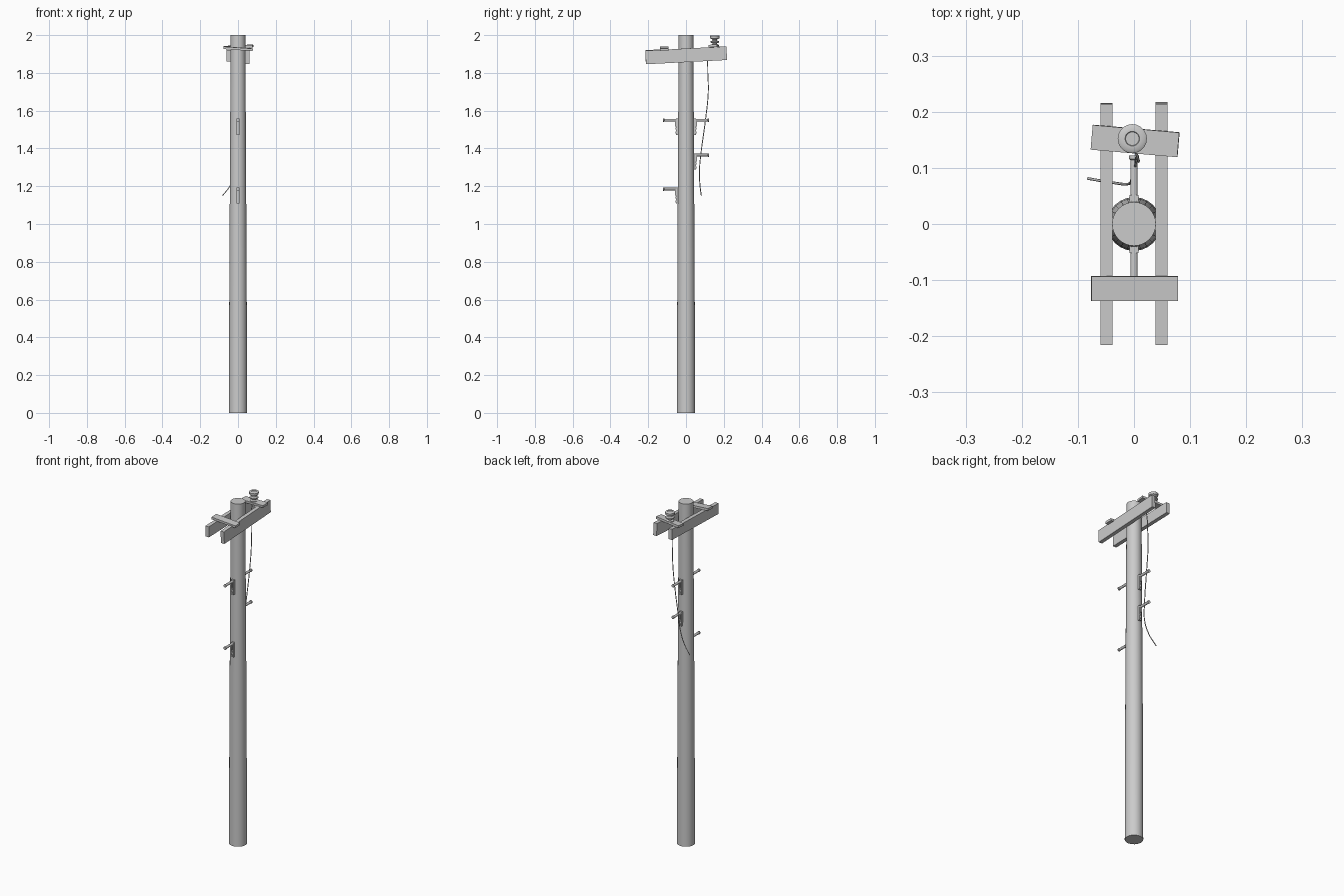
import bpy, bmesh
from math import radians, pi
from mathutils import Vector

cube = bpy.data.objects.get("Cube")
if cube:
    bpy.data.objects.remove(cube, do_unlink=True)

# One weathered grey for everything
grey = bpy.data.materials.new("weathered_grey")
grey.use_nodes = True
tone = (0.6, 0.6, 0.6, 1)
grey.diffuse_color = tone
grey.node_tree.nodes["Principled BSDF"].inputs["Base Color"].default_value = tone


def finish(obj, name, smooth=True):
    obj.name = name
    obj.data.materials.append(grey)
    if smooth:
        bpy.ops.object.select_all(action='DESELECT')
        obj.select_set(True)
        bpy.context.view_layer.objects.active = obj
        bpy.ops.object.shade_smooth_by_angle(angle=radians(40))
    return obj


def box(name, size, loc, rot=(0, 0, 0)):
    bpy.ops.mesh.primitive_cube_add(size=1, location=loc,
                                    rotation=[radians(a) for a in rot])
    obj = bpy.context.object
    obj.scale = size
    return finish(obj, name, False)


def lathe(name, profile, loc, sides, turn=(0, 0, 0)):
    """Closed solid of revolution from (radius, height) pairs."""
    bm = bmesh.new()
    rings = []
    for r, z in profile:
        ring = bmesh.ops.create_circle(bm, segments=sides, radius=r)["verts"]
        for v in ring:
            v.co.z = z
        rings.append(ring)
    for a, b in zip(rings, rings[1:]):
        for i in range(sides):
            j = (i + 1) % sides
            bm.faces.new((a[i], a[j], b[j], b[i]))
    bm.faces.new(rings[0])
    bm.faces.new(rings[-1])
    bmesh.ops.recalc_face_normals(bm, faces=bm.faces)
    mesh = bpy.data.meshes.new(name)
    bm.to_mesh(mesh)
    bm.free()
    obj = bpy.data.objects.new(name, mesh)
    obj.location, obj.rotation_euler = loc, turn
    bpy.context.collection.objects.link(obj)
    return finish(obj, name)


# Tapered pole
lathe("pole", [(0.048, 0), (0.046, 0.7), (0.042, 1.4), (0.039, 2.0)], (0, 0, 0), 24)

# Pair of beams clasping the pole top, each slightly out of level
box("left_beam", (0.022, 0.43, 0.072), (0.049, 0.001, 1.893), (3, 0, 0))
box("right_beam", (0.022, 0.43, 0.062), (-0.049, 0, 1.896), (1.5, 0, 0))

# Cross planks resting on the beams
box("front_plank", (0.155, 0.044, 0.013), (0.001, -0.115, 1.928), (2, 4, 0))
box("back_plank", (0.155, 0.044, 0.013), (0.002, 0.148, 1.939), (3, -3, -5))

# Ribbed insulator
lathe("insulator", [(0.02, 1.935), (0.022, 1.948), (0.013, 1.952), (0.013, 1.957),
                    (0.023, 1.961), (0.023, 1.967), (0.013, 1.971), (0.013, 1.977),
                    (0.025, 1.983), (0.026, 1.996), (0.022, 1.999), (0.013, 1.999),
                    (0.012, 1.996)], (-0.003, 0.152, 0), 20)

# Climbing pegs: bracket plate, bolts, rod and raised end cap
for side, z, label in ((-1, 1.55, "front_upper"), (-1, 1.185, "front_lower"),
                       (1, 1.55, "back_upper"), (1, 1.365, "back_lower")):
    turn = (-side * pi / 2, 0, 0)
    box(label + "_peg_plate", (0.016, 0.012, 0.085), (0, side * 0.046, z - 0.035))
    lathe(label + "_peg_rod", [(0.007, 0), (0.007, 0.078), (0.009, 0.08),
                               (0.009, 0.086)], (0, side * 0.036, z), 10, turn)
    box(label + "_peg_brace", (0.008, 0.012, 0.03), (0, side * 0.053, z - 0.018))
    for drop in (0.045, 0.065):
        lathe(label + "_peg_bolt", [(0.005, 0), (0.005, 0.018)],
              (0, side * 0.038, z - drop), 8, turn)

# Loose wire hanging down behind the pole
path = [(-0.003, 0.145, 1.945), (0.006, 0.12, 1.925), (0.005, 0.115, 1.83),
        (0.004, 0.118, 1.7), (0.002, 0.103, 1.55), (-0.004, 0.08, 1.38),
        (-0.012, 0.071, 1.28), (-0.04, 0.074, 1.205), (-0.082, 0.081, 1.15)]
curve = bpy.data.curves.new("wire", 'CURVE')
curve.dimensions = '3D'
curve.bevel_depth = 0.0024
curve.bevel_resolution = 1
curve.resolution_u = 5
curve.use_fill_caps = True
spline = curve.splines.new('BEZIER')
spline.bezier_points.add(len(path) - 1)
for point, co in zip(spline.bezier_points, path):
    point.co = Vector(co)
    point.handle_left_type = point.handle_right_type = 'AUTO'
wire = bpy.data.objects.new("wire", curve)
bpy.context.collection.objects.link(wire)
curve.materials.append(grey)
